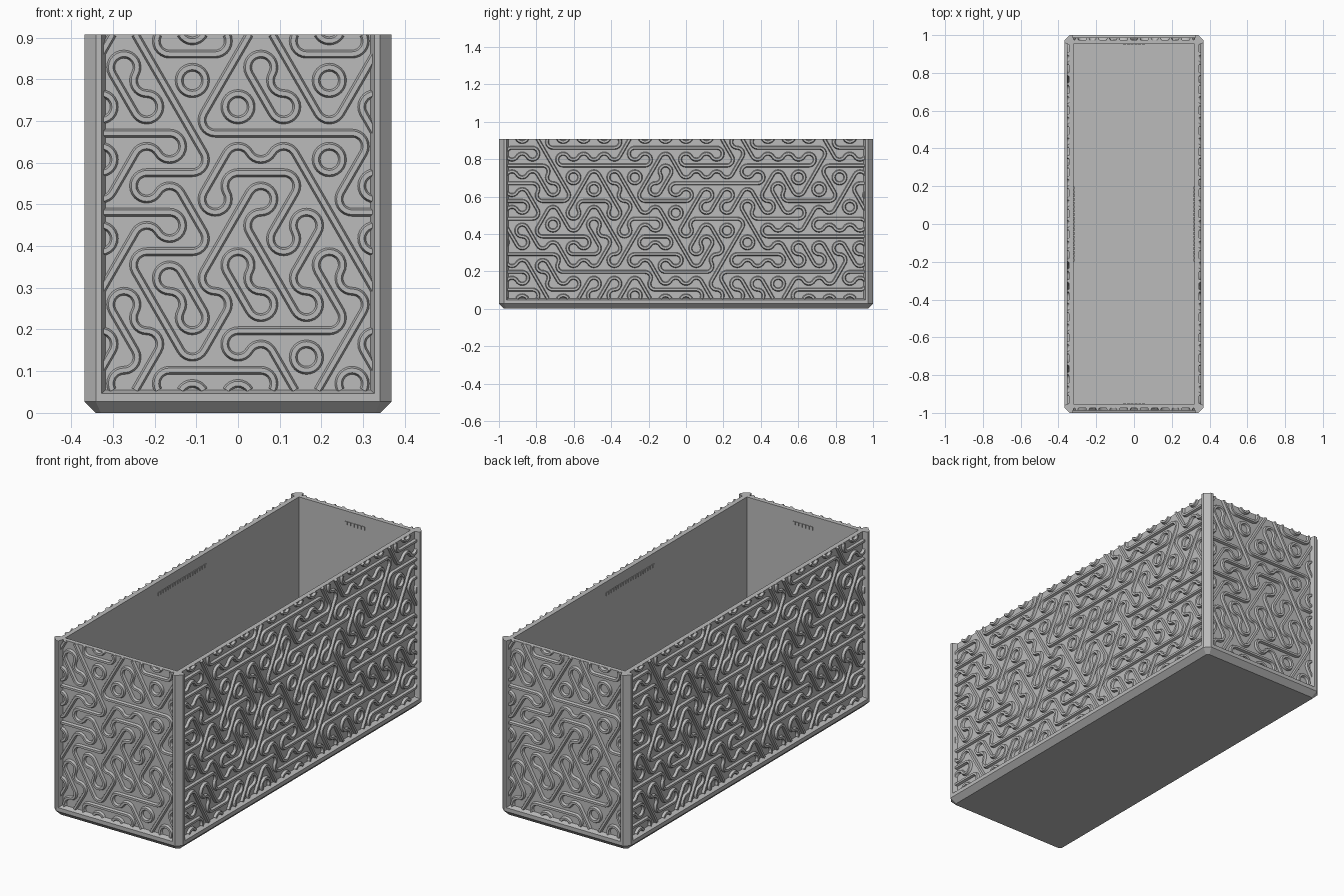
import bpy, bmesh, math, random
from math import sin, cos, pi, radians, sqrt
from mathutils import Vector

cube = bpy.data.objects.get("Cube")
if cube:
    bpy.data.objects.remove(cube, do_unlink=True)

# Overall sizes
HX, HY, TOP = 0.368, 1.0, 0.908
CH = 0.027            # outer chamfer
RECESS = 0.025        # panel set-back
FRAME = 0.05          # post width
SILL = 0.055          # top of bottom rail

# Hexagon tiling of the ridge pattern
SIDE = 0.0632
PITCH = SIDE * sqrt(3)
ROW0 = 0.102
RIDGE = ((-0.0105, -0.002), (-0.0055, 0.012), (0.0055, 0.012), (0.0105, -0.002))

grey = bpy.data.materials.new("stone_grey")
grey.use_nodes = True
COLOUR = (0.5, 0.5, 0.5, 1)
grey.diffuse_color = COLOUR
grey.node_tree.nodes["Principled BSDF"].inputs["Base Color"].default_value = COLOUR


def finish(bm, name, smooth=False):
    bmesh.ops.recalc_face_normals(bm, faces=bm.faces)
    mesh = bpy.data.meshes.new(name)
    for f in bm.faces:
        f.smooth = smooth
    bm.to_mesh(mesh)
    bm.free()
    if smooth:
        mesh.set_sharp_from_angle(angle=radians(30))
    mesh.materials.append(grey)
    return place(mesh, name)


def place(mesh, name, turn=0):
    obj = bpy.data.objects.new(name, mesh)
    obj.rotation_euler.z = turn
    bpy.context.collection.objects.link(obj)
    return obj


def bridge(bm, a, b):
    n = len(a)
    for i in range(n):
        bm.faces.new((a[i], a[(i + 1) % n], b[(i + 1) % n], b[i]))


def ring(bm, x, y, z, c):
    """Rectangle with cut corners."""
    pts = [(x, y - c), (x - c, y), (c - x, y), (-x, y - c),
           (-x, c - y), (c - x, -y), (x - c, -y), (x, c - y)]
    return [bm.verts.new((px, py, z)) for px, py in pts]


# Box shell: chamfered base, rail, recessed walls, open cavity
bm = bmesh.new()
px, py = HX - RECESS, HY - RECESS
ix, iy = 0.319, 0.953
levels = [(HX - CH, HY - CH, 0, 0.012), (HX, HY, CH, CH), (HX, HY, 0.047, CH),
          (px, py, SILL, 0.002), (px, py, TOP, 0.002),
          (ix, iy, TOP, 0.001), (ix, iy, 0.05, 0.001)]
rings = [ring(bm, *lv) for lv in levels]
for a, b in zip(rings, rings[1:]):
    bridge(bm, a, b)
bm.faces.new(rings[0])
bm.faces.new(rings[-1])
finish(bm, "box_shell")

# Corner posts, one profile mirrored to four corners
fx, fy = HX - FRAME, HY - FRAME
profile = [(fx, py), (fx + 0.009, HY), (HX - CH, HY), (HX, HY - CH),
           (HX, fy + 0.009), (px, fy), (fx + 0.004, fy + 0.004)]
for sx, side in ((1, "left"), (-1, "right")):
    for sy, end in ((1, "back"), (-1, "front")):
        bm = bmesh.new()
        lo, hi = [[bm.verts.new((sx * x, sy * y, z)) for x, y in profile]
                  for z in (0.04, TOP)]
        bridge(bm, lo, hi)
        bm.faces.new(lo)
        bm.faces.new(hi)
        finish(bm, f"{end}_{side}_post")


def tile_paths(centre, d):
    """One straight run in direction d, with an arc on each side of it."""
    run = Vector((cos(d * pi / 3), sin(d * pi / 3)))
    across = Vector((-run.y, run.x))
    yield [(centre + run * t * PITCH / 2, across) for t in (-1, 1)]
    for k in (d + 1.5, d + 4.5):
        a = k * pi / 3
        corner = centre + Vector((cos(a), sin(a))) * SIDE
        path = []
        for i in range(9):
            t = a + pi + (i / 8 - 0.5) * 2 * pi / 3
            out = Vector((cos(t), sin(t)))
            path.append((corner + out * SIDE / 2, out))
        yield path


def ridge_panel(name, rows, half, depth, turn):
    """Ridges on a wall facing -y, clipped to its frame, then turned."""
    bm = bmesh.new()
    for r, row in enumerate(reversed(rows)):
        for c, kind in enumerate(row):
            centre = Vector(((c - (len(row) - 1) / 2) * PITCH, ROW0 + r * SIDE * 1.5))
            for path in tile_paths(centre, "hrf".index(kind)):
                last = None
                for p, n in path:
                    cut = [bm.verts.new((p.x + n.x * o, -depth - h, p.y + n.y * o))
                           for o, h in RIDGE]
                    if last:
                        bridge(bm, last, cut)
                    last = cut
    bmesh.ops.remove_doubles(bm, verts=bm.verts, dist=0.0003)
    for co, no in (((half, 0, 0), (1, 0, 0)), ((-half, 0, 0), (-1, 0, 0)),
                   ((0, 0, TOP), (0, 0, 1)), ((0, 0, SILL - 0.003), (0, 0, -1))):
        bmesh.ops.bisect_plane(bm, geom=bm.verts[:] + bm.edges[:] + bm.faces[:],
                               plane_co=co, plane_no=no, clear_outer=True)
        bmesh.ops.holes_fill(bm, edges=[e for e in bm.edges if e.is_boundary], sides=0)
    obj = finish(bm, name, smooth=True)
    obj.rotation_euler.z = turn
    return obj


# Ridge directions, top row first: h level, r rising, f falling
END_ROWS = ["rfhrfhr", "ffrffr", "hhfhhhf", "rhrhfr", "hhfrrfh",
            "rhrfrf", "rffffff", "ffrhhr", "rrhhfrf"]
rng = random.Random(7)
SIDE_ROWS = ["".join(rng.choice("hhrf") for _ in range(19 - i % 2)) for i in range(9)]

front = ridge_panel("front_ridges", END_ROWS, fx + 0.004, py, 0)
place(front.data, "back_ridges", pi)
left = ridge_panel("left_ridges", SIDE_ROWS, fy + 0.004, px, pi / 2)
place(left.data, "right_ridges", -pi / 2)


# Rows of small raised dashes under the inner rim
def dashes(name, count, dist, turn):
    bm = bmesh.new()
    for i in range(count):
        made = bmesh.ops.create_cube(bm, size=1)["verts"]
        bmesh.ops.scale(bm, vec=(0.015, 0.006, 0.018), verts=made)
        bmesh.ops.translate(bm, vec=((i - (count - 1) / 2) * 0.02, dist, 0.845), verts=made)
    finish(bm, name).rotation_euler.z = turn


dashes("back_inner_dashes", 6, iy, 0)
dashes("front_inner_dashes", 6, iy, pi)
dashes("right_inner_dashes", 20, ix, pi / 2)
dashes("left_inner_dashes", 20, ix, -pi / 2)
